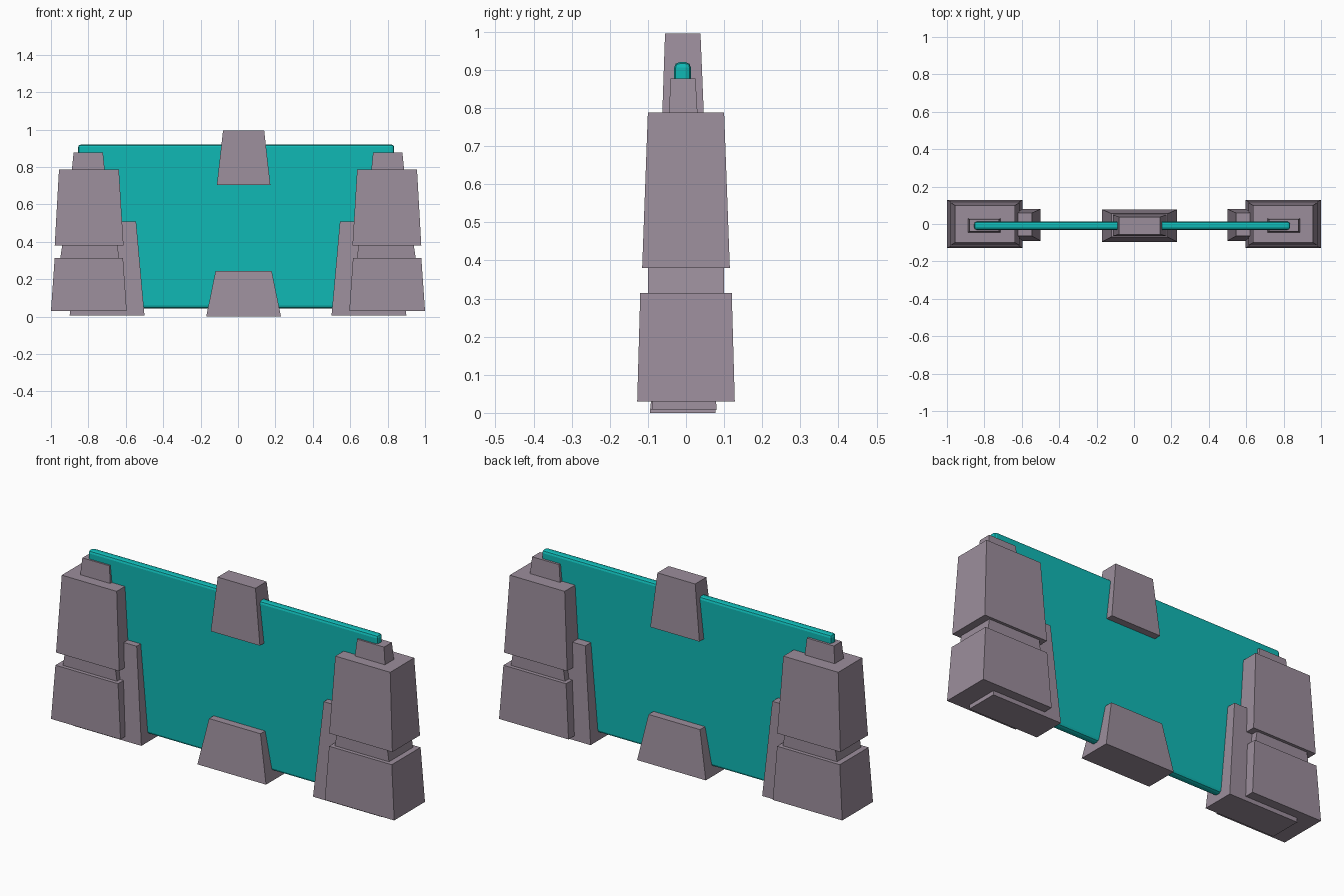
import bpy, bmesh

if "Cube" in bpy.data.objects:
    bpy.data.objects.remove(bpy.data.objects["Cube"])


def material(name, rgb):
    mat = bpy.data.materials.new(name)
    mat.diffuse_color = (*rgb, 1)
    mat.use_nodes = True
    mat.node_tree.nodes["Principled BSDF"].inputs["Base Color"].default_value = mat.diffuse_color
    return mat


STONE = material("stone", (0.33, 0.27, 0.33))
TEAL = material("teal", (0.005, 0.48, 0.46))


def block(name, z0, z1, base, top, mat=STONE):
    """Tapered block; base and top are (x min, x max, y min, y max)."""
    bm = bmesh.new()
    bmesh.ops.create_cube(bm, size=1)
    for v in bm.verts:
        x0, x1, y0, y1 = top if v.co.z > 0 else base
        v.co = (x1 if v.co.x > 0 else x0,
                y1 if v.co.y > 0 else y0,
                z1 if v.co.z > 0 else z0)
    mesh = bpy.data.meshes.new(name)
    bm.to_mesh(mesh)
    bm.free()
    mesh.materials.append(mat)
    obj = bpy.data.objects.new(name, mesh)
    bpy.context.collection.objects.link(obj)
    return obj


# Side towers, described on the right and repeated on the left
tower = [
    ("tower_foot_wedge", 0.007, 0.51, (0.50, 0.90, -0.09, 0.08), (0.545, 0.86, -0.065, 0.06)),
    ("tower_base", 0.03, 0.315, (0.595, 1.0, -0.128, 0.128), (0.615, 0.98, -0.12, 0.12)),
    ("tower_neck", 0.315, 0.38, (0.635, 0.95, -0.10, 0.10), (0.645, 0.94, -0.10, 0.10)),
    ("tower_upper", 0.38, 0.788, (0.612, 0.98, -0.115, 0.115), (0.637, 0.957, -0.10, 0.10)),
    ("tower_cap", 0.788, 0.877, (0.713, 0.888, -0.045, 0.03), (0.722, 0.879, -0.04, 0.025)),
]
for name, z0, z1, base, top in tower:
    block(name + "_right", z0, z1, base, top)
    flip = lambda r: (-r[1], -r[0], r[2], r[3])
    block(name + "_left", z0, z1, flip(base), flip(top))

# Centre clamps above and below
block("centre_foot", 0.0, 0.245, (-0.17, 0.23, -0.095, 0.078), (-0.12, 0.18, -0.07, 0.055))
block("centre_clamp_top", 0.705, 0.995, (-0.113, 0.173, -0.065, 0.05), (-0.08, 0.14, -0.055, 0.038))

# Thin barrier panel with rounded rim
rect = (-0.855, 0.835, -0.031, 0.013)
panel = block("barrier_panel", 0.045, 0.92, rect, rect, TEAL)
bevel = panel.modifiers.new("rim", 'BEVEL')
bevel.width = 0.014
bevel.segments = 2
